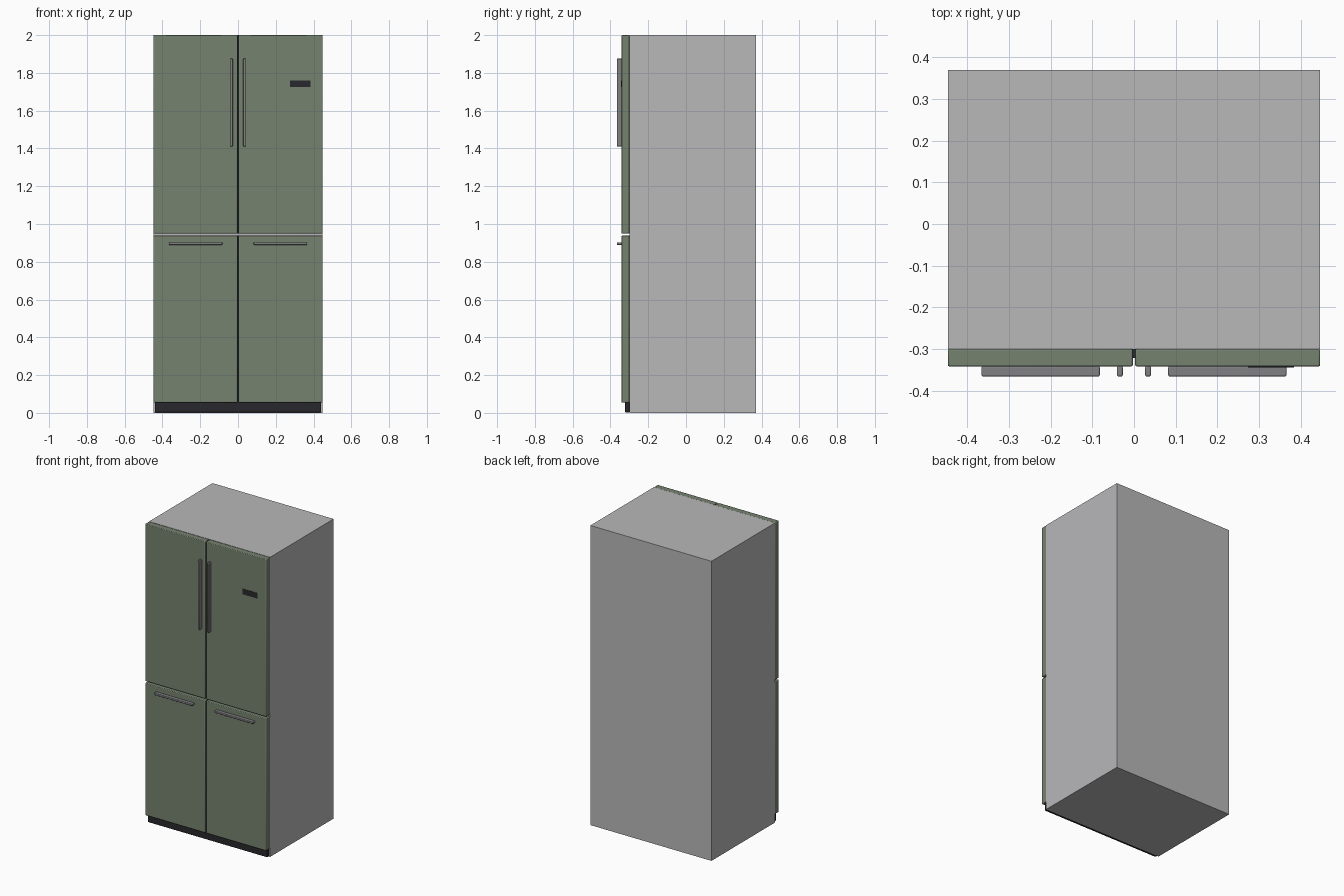
import bpy

cube = bpy.data.objects.get("Cube")
if cube:
    bpy.data.objects.remove(cube, do_unlink=True)


def material(name, color):
    mat = bpy.data.materials.new(name)
    mat.use_nodes = True
    mat.diffuse_color = (*color, 1)
    bsdf = mat.node_tree.nodes["Principled BSDF"]
    bsdf.inputs["Base Color"].default_value = (*color, 1)
    bsdf.inputs["Roughness"].default_value = 0.5
    return mat


GREEN = material("sage green", (0.18, 0.225, 0.16))
GREY = material("light grey", (0.48, 0.48, 0.49))
METAL = material("handle metal", (0.22, 0.22, 0.235))
DARK = material("charcoal", (0.022, 0.022, 0.027))


def box(name, x, y, z, mat, bevel=0.0, segments=2):
    """Box spanning the given (low, high) ranges, with optional rounded edges."""
    spans = (x, y, z)
    bpy.ops.mesh.primitive_cube_add(size=1, location=[(a + b) / 2 for a, b in spans])
    obj = bpy.context.object
    obj.name = name
    obj.scale = [b - a for a, b in spans]
    bpy.ops.object.transform_apply(location=False, rotation=False, scale=True)
    obj.data.materials.append(mat)
    if bevel:
        mod = obj.modifiers.new("rounded edges", "BEVEL")
        mod.width = bevel
        mod.segments = segments
        bpy.ops.object.shade_smooth_by_angle()
    return obj


BACK, CASE_FRONT, DOOR_FRONT, HANDLE_FRONT = 0.37, -0.30, -0.342, -0.366
HALF = 0.447

# Cabinet, plinth and the dark seal between the doors
box("cabinet", (-HALF, HALF), (CASE_FRONT, BACK), (0, 2), GREY)
box("plinth", (-0.44, 0.44), (-0.322, CASE_FRONT), (0.003, 0.06), DARK, 0.003)
for level, z in (("upper", (0.95, 1.998)), ("lower", (0.055, 0.938))):
    box(level + "_center_seal", (-0.004, 0.004), (-0.322, CASE_FRONT), z, DARK)

# Doors and handles on both sides
for side, s in (("left", 1), ("right", -1)):
    def across(a, b):
        return tuple(sorted((s * a, s * b)))

    door_y = (DOOR_FRONT, CASE_FRONT)
    handle_y = (HANDLE_FRONT, DOOR_FRONT + 0.001)
    box(side + "_upper_door", across(0.003, HALF), door_y, (0.95, 2), GREEN, 0.004)
    box(side + "_lower_door", across(0.003, HALF), door_y, (0.055, 0.938), GREEN, 0.004)
    box(side + "_upper_handle", across(0.027, 0.041), handle_y, (1.41, 1.876), METAL, 0.004, 3)
    box(side + "_lower_handle", across(0.082, 0.366), handle_y, (0.889, 0.903), METAL, 0.004, 3)

# Control display on the left upper door
box("display", (0.274, 0.384), (DOOR_FRONT - 0.002, DOOR_FRONT + 0.002), (1.724, 1.76), DARK)
